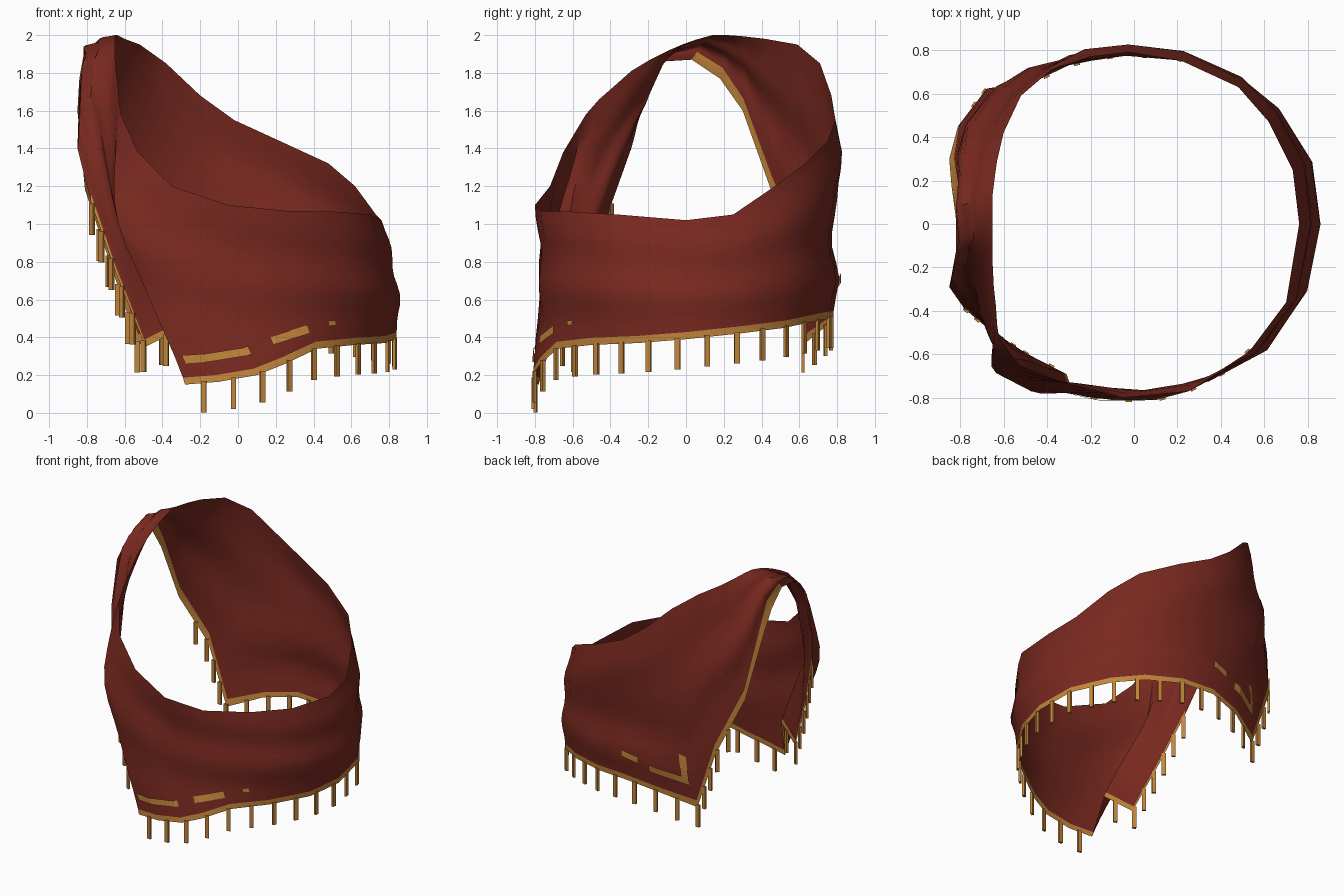
import bpy, bmesh, math
from mathutils import Vector

if "Cube" in bpy.data.objects:
    bpy.data.objects.remove(bpy.data.objects["Cube"])


def material(name, rgb):
    m = bpy.data.materials.new(name)
    m.diffuse_color = (*rgb, 1)
    m.use_nodes = True
    m.node_tree.nodes["Principled BSDF"].inputs["Base Color"].default_value = m.diffuse_color
    return m


RED = material("brick red cloth", (0.19, 0.022, 0.014))
GOLD = material("gold trim", (0.54, 0.235, 0.043))

# Lower edge of the cloth: front corner, hem round the right side and back,
# back corner, up over the shoulder, down to the tucked front pleat
LOW = [(-.28, -.78, .15), (-.1, -.81, .165), (.1, -.81, .2), (.25, -.77, .26), (.42, -.68, .34),
       (.62, -.5, .36), (.78, -.25, .37), (.84, 0, .39), (.8, .28, .42), (.64, .52, .45),
       (.45, .66, .48), (.2, .76, .5), (-.05, .78, .5), (-.3, .73, .45), (-.53, .62, .36),
       (-.68, .62, .8), (-.81, .45, 1.18), (-.85, .3, 1.6), (-.84, .18, 1.77), (-.82, .03, 1.87),
       (-.82, -.13, 1.86), (-.84, -.24, 1.72), (-.85, -.29, 1.4), (-.78, -.39, 1.12),
       (-.65, -.5, .75), (-.49, -.6, .35), (-.31, -.69, .44)]
# Upper edge, paired with the lower edge
UP = [(-.62, -.53, 1.58), (-.53, -.65, 1.38), (-.35, -.72, 1.2), (-.05, -.8, 1.1), (.25, -.77, 1.07),
      (.52, -.6, 1.065), (.7, -.36, 1.05), (.76, 0, 1.02), (.73, .25, 1.05), (.62, .47, 1.2),
      (.48, .63, 1.32), (.22, .75, 1.44), (-.02, .79, 1.55), (-.2, .77, 1.68), (-.38, .71, 1.85),
      (-.52, .59, 1.95), (-.6, .42, 1.98), (-.63, .29, 1.995), (-.64, .22, 2.0), (-.65, .14, 2.0),
      (-.65, .05, 1.975), (-.65, -.02, 1.95), (-.65, -.09, 1.92), (-.65, -.19, 1.87),
      (-.645, -.29, 1.81), (-.635, -.38, 1.73), (-.63, -.46, 1.66)]
LOW = [Vector(p) for p in LOW]
UP = [Vector(p) for p in UP]
N, ROWS = len(LOW), 12
LENGTH = [(b - a).length for a, b in zip(LOW, UP)]
# Hem width up each column, wider where the edge runs steeply
HEM = [.07 if 15 <= i <= 18 else .055 if i in (14, 19) else .038 for i in range(N)]
# Outward bulge and leftward sweep of the columns that differ from the rest
BULGE = {0: .055, 1: .04, 2: .0, 3: -.02, 4: -.01, 11: .01, 12: .0, 13: .01, 25: .06, 26: .05}
SWEEP = {0: .11, 1: .09, 2: .04, 24: .01, 25: .04, 26: .09}


def column_point(i, dist):
    """Point on column i, dist up from the lower edge, bulging outward in folds."""
    i %= N
    v = min(dist / LENGTH[i], 1)
    p = LOW[i].lerp(UP[i], v)
    out = Vector((p.x, p.y, 0)).normalized()
    s = math.sin(math.pi * (v ** 1.35 if i in SWEEP else v))
    ripple = 0.014 * math.sin(v * 13 + i * 0.5) + (0.012 * math.sin(i * 2.4) if i > 13 or i < 2 else 0)
    push = s * (BULGE.get(i, .04) + ripple)
    if 11 <= i <= 13:  # ridges of cloth high and low on the back
        push += .045 * math.exp(-((v - .82) / .12) ** 2) * min(1, (1 - v) * 10)
        push += .025 * math.exp(-((dist - .22) / .1) ** 2)
    lift = 0.35 if 15 <= i <= 22 else 0
    return p + (out + Vector((0, 0, lift))) * push + Vector((-SWEEP.get(i, 0) * s, 0, 0))


def row_point(i, r):
    i %= N
    return column_point(i, HEM[i] + (LENGTH[i] - HEM[i]) * r)


def surface(u, dist):
    """Point on the cloth mesh, u counted in columns, dist up from the edge."""
    i = math.floor(u)
    t = u - i
    length = LENGTH[i % N] * (1 - t) + LENGTH[(i + 1) % N] * t
    r = (dist - .04) / (length - .04)
    return row_point(i, r).lerp(row_point(i + 1, r), t)


def finish(name, bm, mats):
    me = bpy.data.meshes.new(name)
    bm.to_mesh(me)
    bm.free()
    ob = bpy.data.objects.new(name, me)
    bpy.context.collection.objects.link(ob)
    for m in mats:
        me.materials.append(m)
    return ob


# Draped cloth with a gold hem as its lowest row of faces
bm = bmesh.new()
grid = []
for i in range(N):
    points = [column_point(i, 0)] + [row_point(i, k / ROWS) for k in range(ROWS + 1)]
    grid.append([bm.verts.new(p) for p in points])
for i in range(N):
    a, b = grid[i], grid[(i + 1) % N]
    for k in range(ROWS + 1):
        f = bm.faces.new((a[k], b[k], b[k + 1], a[k + 1]))
        f.material_index = 1 if k == 0 and not 19 <= i <= 22 else 0
cloth = finish("draped_shawl", bm, [RED, GOLD])
bpy.context.view_layer.objects.active = cloth
cloth.select_set(True)
bpy.ops.object.shade_smooth_by_angle(angle=math.radians(40))

# Gold stitched dashes and the corner chevron, thin strips just off the cloth
bm = bmesh.new()


def stripe(u0, u1, d0, d1, width):
    """Strip from u0 to u1, rising d0 to d1 above the edge, width tall."""
    inner = [u for u in range(math.ceil(u0), math.ceil(u1)) if u > u0]
    us = sorted(set([u0 + (u1 - u0) * k / 8 for k in range(9)] + inner))
    rows = 1 + int(width / .06)
    prev = None
    for u in us:
        d = d0 + (d1 - d0) * (u - u0) / (u1 - u0)
        line = []
        for k in range(rows + 1):
            p = surface(u, d + width * k / rows)
            line.append(bm.verts.new(p + Vector((p.x, p.y, 0)).normalized() * 0.009))
        if prev:
            for k in range(rows):
                bm.faces.new((prev[k], line[k], line[k + 1], prev[k + 1]))
        prev = line


stripe(0.25, 2.15, .115, .115, .045)
stripe(2.85, 3.9, .12, .095, .045)
stripe(4.4, 4.55, .12, .12, .025)
stripe(11.95, 12.45, .19, .18, .05)
stripe(12.75, 13.85, .15, .15, .055)
stripe(13.65, 13.85, .15, .15, .22)
finish("gold_dashes", bm, [GOLD])

# Tassels hung at even spacing along the low part of the edge
bm = bmesh.new()
SPACING, LEN, W, T = 0.16, 0.157, 0.014, 0.008
next_at, travelled = 0.1, 0.0
for i in range(N):
    a, b = LOW[i], LOW[(i + 1) % N]
    seg = (b - a).length
    side = Vector((b.x - a.x, b.y - a.y, 0)).normalized()
    out = Vector((side.y, -side.x, 0))
    while next_at < travelled + seg:
        p = a.lerp(b, (next_at - travelled) / seg)
        next_at += SPACING
        if p.z > 1.1 or i == N - 1:
            continue
        top, low = [[bm.verts.new(Vector((p.x, p.y, z)) + side * sx * W + out * sy * T)
                     for sx, sy in ((-1, -1), (1, -1), (1, 1), (-1, 1))]
                    for z in (p.z + 0.01, p.z - LEN)]
        for k in range(4):
            j = (k + 1) % 4
            bm.faces.new((low[k], low[j], top[j], top[k]))
        bm.faces.new(top)
        bm.faces.new(low[::-1])
    travelled += seg
bmesh.ops.recalc_face_normals(bm, faces=bm.faces)
finish("tassels", bm, [GOLD])
